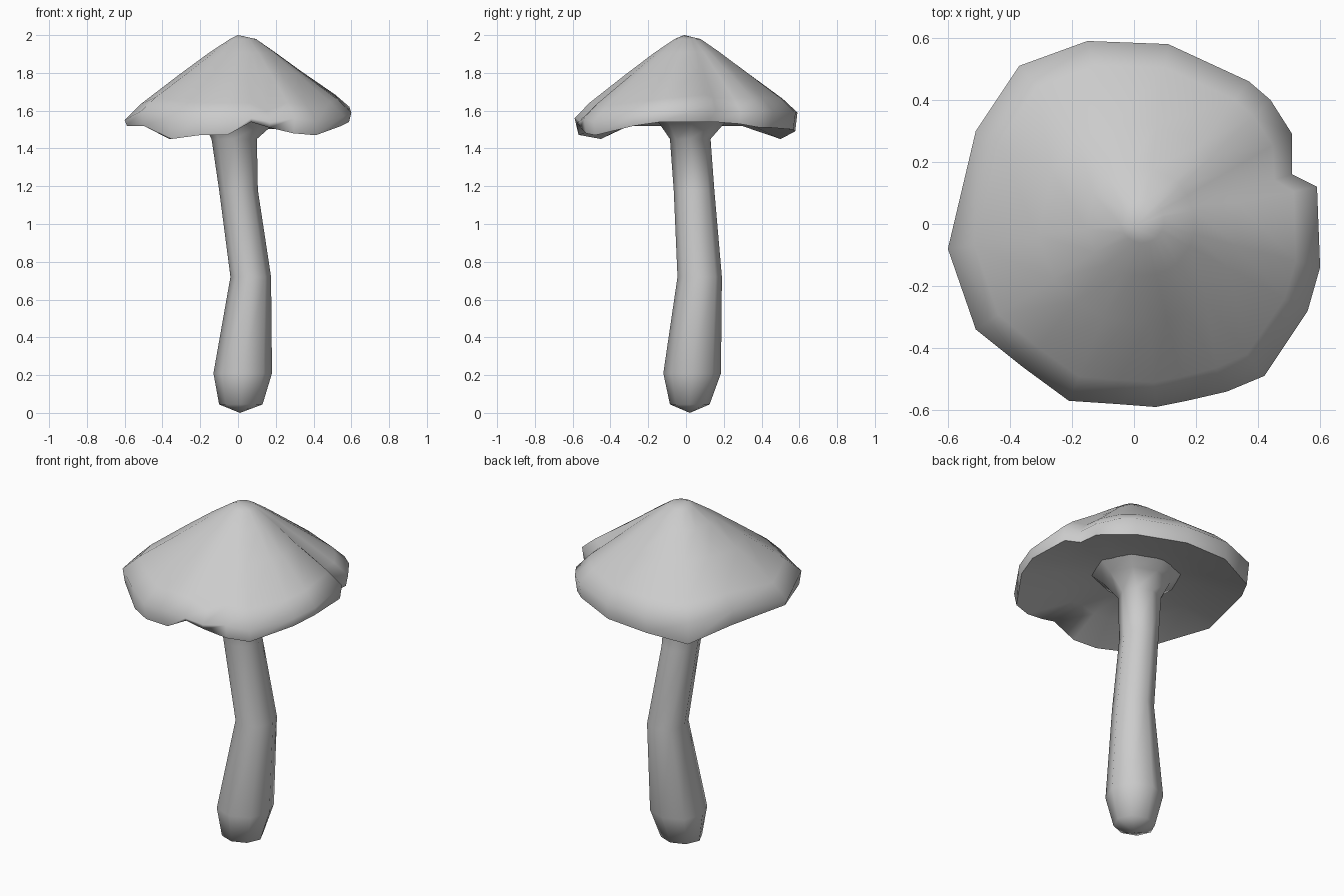
import bpy
import bmesh
import math

cube = bpy.data.objects.get("Cube")
if cube:
    bpy.data.objects.remove(cube, do_unlink=True)

grey = bpy.data.materials.new("plain grey")
grey.use_nodes = True
grey.diffuse_color = (0.6, 0.6, 0.6, 1)
grey.node_tree.nodes["Principled BSDF"].inputs["Base Color"].default_value = (0.6, 0.6, 0.6, 1)


def loft(name, rings, start, end):
    """Skin a stack of rings and close it with a point at each end."""
    bm = bmesh.new()
    loops = [[bm.verts.new(point) for point in ring] for ring in rings]
    count = len(loops[0])
    first, last = bm.verts.new(start), bm.verts.new(end)
    for i in range(count):
        j = (i + 1) % count
        bm.faces.new((first, loops[0][i], loops[0][j]))
        bm.faces.new((last, loops[-1][j], loops[-1][i]))
        for lower, upper in zip(loops, loops[1:]):
            bm.faces.new((lower[i], upper[i], upper[j], lower[j]))
    bmesh.ops.recalc_face_normals(bm, faces=bm.faces)
    mesh = bpy.data.meshes.new(name)
    bm.to_mesh(mesh)
    bm.free()
    mesh.materials.append(grey)
    mesh.shade_smooth()
    mesh.set_sharp_from_angle(angle=math.radians(75))
    obj = bpy.data.objects.new(name, mesh)
    bpy.context.collection.objects.link(obj)
    return obj


# Stem: bent octagonal tube; each section is x range, y range and height
stem_sections = [
    (-0.10, 0.13, -0.085, 0.125, 0.045),
    (-0.13, 0.18, -0.12, 0.185, 0.21),
    (-0.04, 0.175, -0.045, 0.19, 0.72),
    (-0.10, 0.105, -0.065, 0.15, 1.18),
    (-0.14, 0.10, -0.085, 0.13, 1.45),
    (-0.18, 0.19, -0.14, 0.20, 1.53),
    (-0.25, 0.27, -0.21, 0.28, 1.59),
]
SIDES = 8


def stem_ring(x0, x1, y0, y1, z):
    ring = []
    for i in range(SIDES):
        angle = math.tau * i / SIDES
        ring.append(((x0 + x1) / 2 + (x1 - x0) / 2 * math.cos(angle),
                     (y0 + y1) / 2 + (y1 - y0) / 2 * math.sin(angle), z))
    return ring


loft("stem", [stem_ring(*s) for s in stem_sections], (0.01, 0.02, 0), (0, 0.02, 1.62))

# Cap rim, in hundredths: x, y, height of the upper edge, height of the lip
rim = [
    (60, -14, 159, 154), (56, -28, 157, 152), (42, -49, 154, 147),
    (30, -54, 156, 148), (17, -57, 154, 151), (7, -59, 156, 154),
    (-6, -58, 156, 147), (-21, -57, 156, 147), (-36, -46, 157, 145),
    (-51, -34, 160, 152), (-60, -8, 155, 152), (-51, 30, 161, 152),
    (-37, 51, 158, 145), (-15, 59, 159, 149), (11, 58, 159, 150),
    (37, 46, 160, 151), (44, 40, 160, 151), (51, 29, 159, 153),
    (51, 16, 160, 154), (59, 12, 162, 154),
]
rim = [tuple(v / 100 for v in point) for point in rim]
TOP, RIM_RADIUS, RIM_HEIGHT = 2.0, 0.58, 1.585


def crown_ring(spread, drop):
    """Ring on the upper face, rounder and more even toward the middle."""
    ring = []
    for x, y, z, lip in rim:
        even = RIM_RADIUS / math.hypot(x, y)
        scale = spread * (even + (1 - even) * spread)
        edge = RIM_HEIGHT + (z - RIM_HEIGHT) * spread
        ring.append((x * scale + 0.03 * (1 - spread), y * scale + 0.01 * (1 - spread),
                     TOP - (TOP - edge) * drop))
    return ring


crown = [crown_ring(0.12, 0.05), crown_ring(0.3, 0.22),
         crown_ring(0.55, 0.48), crown_ring(0.87, 0.82), crown_ring(1, 1)]

# Short crease running inward from the folded front edge
x, y, z = crown[3][4]
crown[3][4] = (x, y, z - 0.03)

# Hollow underside rising from the lip to the flared stem
lip_ring = [(x * 0.98, y * 0.98, lip) for x, y, z, lip in rim]
under_ring = [(x * 0.65, y * 0.65, 1.55 + (lip - 1.5) * 0.4) for x, y, z, lip in rim]
inner_ring = [(x * 0.35, y * 0.35, 1.58) for x, y, z, lip in rim]
loft("cap", crown + [lip_ring, under_ring, inner_ring], (0, -0.01, TOP), (0, 0, 1.6))
